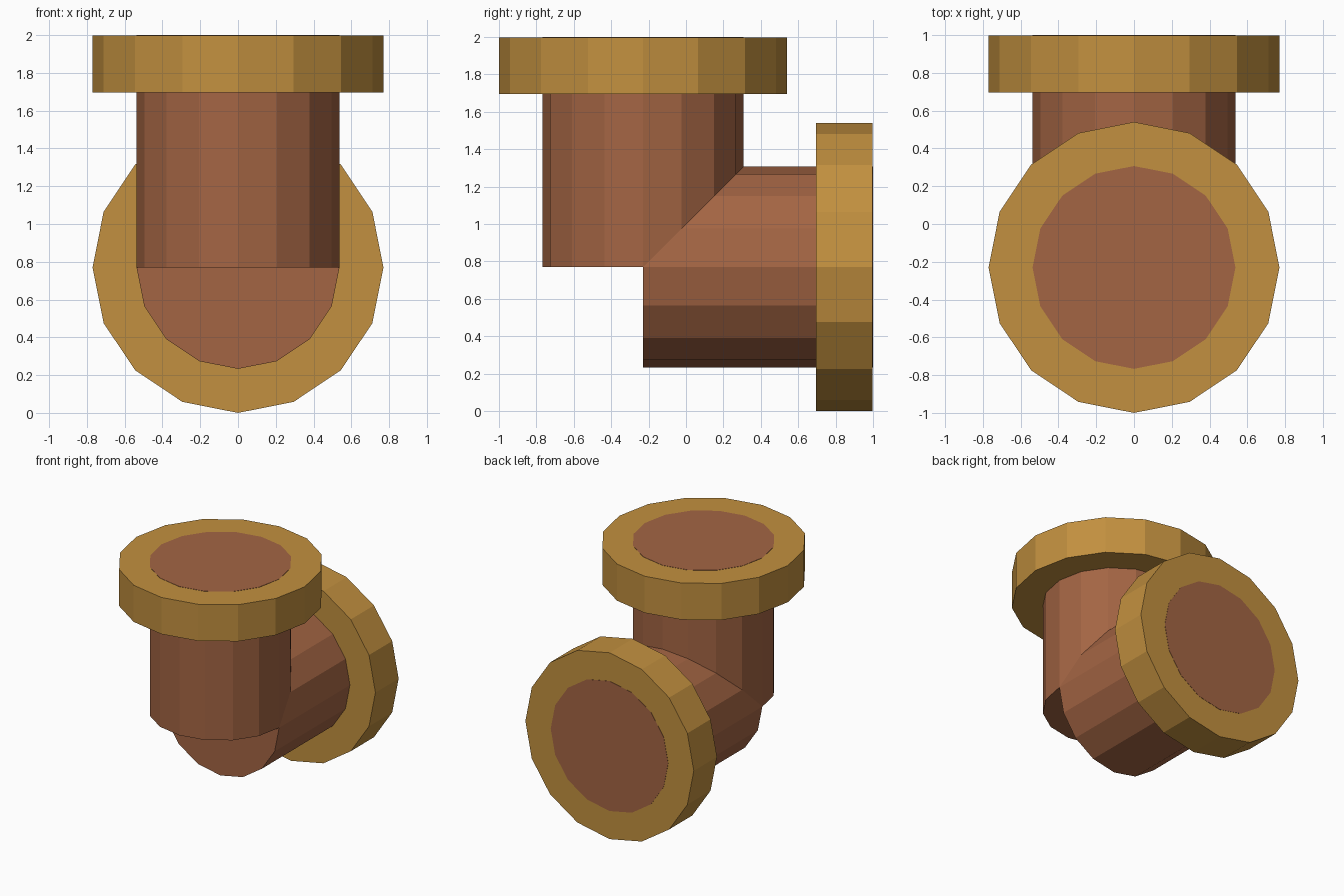
import bpy, math
from mathutils import Matrix

if "Cube" in bpy.data.objects:
    bpy.data.objects.remove(bpy.data.objects["Cube"])

SIDES = 16
PIPE_R, FLANGE_R = 0.537, 0.77
FLANGE_T = 0.305
AXIS = -0.23          # y of the upright axis
LOW = 0.77            # z of the level axis


def material(name, color):
    m = bpy.data.materials.new(name)
    m.diffuse_color = (*color, 1)
    m.use_nodes = True
    m.node_tree.nodes["Principled BSDF"].inputs["Base Color"].default_value = m.diffuse_color
    return m


copper = material("copper brown", (0.37, 0.130, 0.057))
brass = material("brass yellow", (0.54, 0.28, 0.050))


def cylinder(name, radius, start, end, level, mat):
    """16-sided cylinder, upright along z or level along y."""
    mid = (start + end) / 2
    loc = (0, mid, LOW) if level else (0, AXIS, mid)
    rot = (math.pi / 2, 0, 0) if level else (0, 0, 0)
    bpy.ops.mesh.primitive_cylinder_add(vertices=SIDES, radius=radius,
                                        depth=end - start, location=loc, rotation=rot)
    ob = bpy.context.object
    ob.name = name
    ob.data.materials.append(mat)
    return ob


# Each arm: a pipe that starts at the elbow and a flange round its outer end.
# The pipe end sits a hair proud of the flange so its disc shows cleanly.
for label, start, end, level in (("upright", LOW, 2.0, False),
                                 ("level", AXIS, 1.0, True)):
    cylinder(label + "_pipe", PIPE_R, start, end, level, copper)
    cylinder(label + "_flange", FLANGE_R, end - FLANGE_T, end - 0.002, level, brass)
